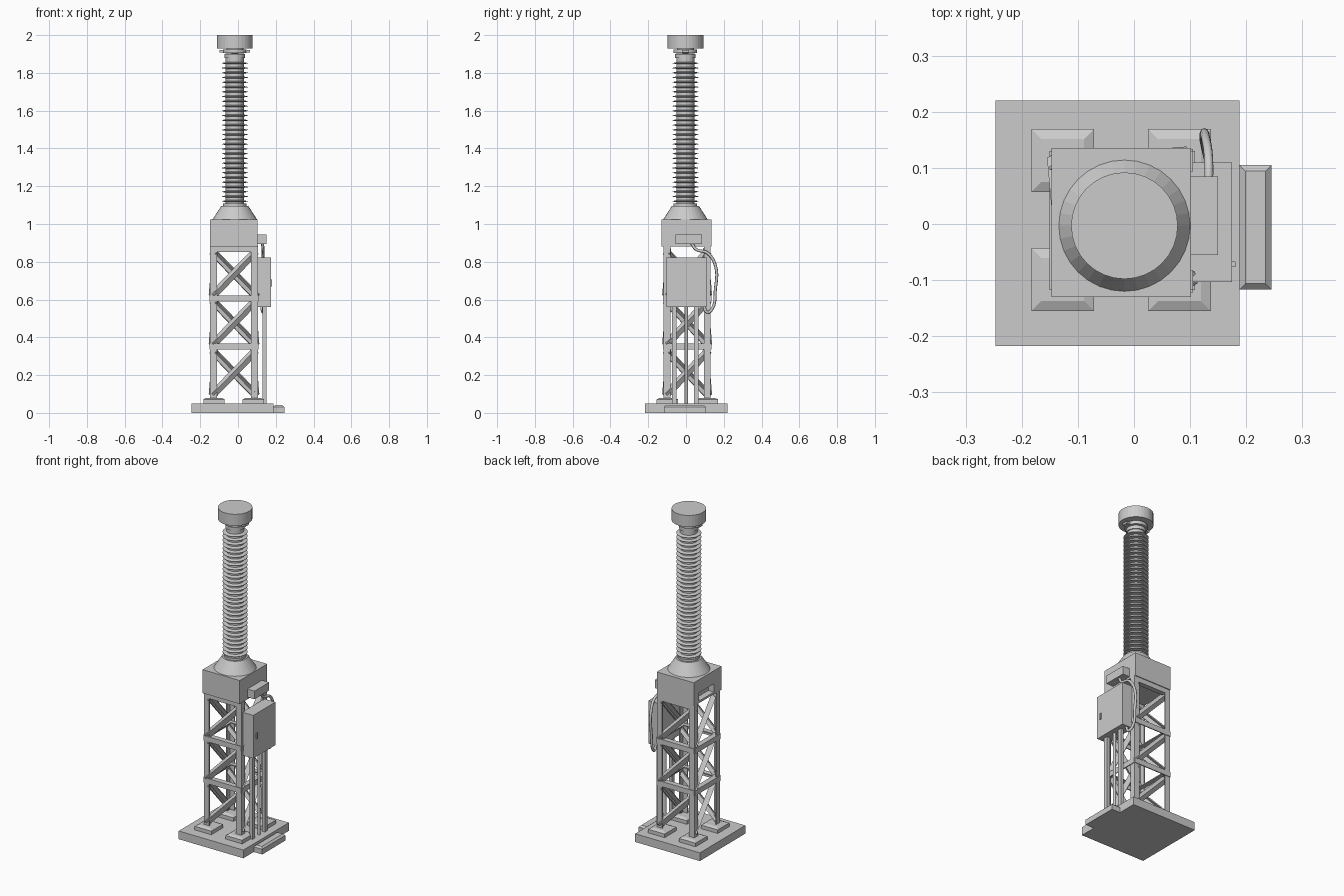
import bpy, bmesh, math
from mathutils import Vector, Matrix

cube = bpy.data.objects.get("Cube")
if cube:
    bpy.data.objects.remove(cube, do_unlink=True)

grey = bpy.data.materials.new("plain_grey")
grey.use_nodes = True
COLOUR = (0.6, 0.6, 0.6, 1)
grey.diffuse_color = COLOUR
grey.node_tree.nodes["Principled BSDF"].inputs["Base Color"].default_value = COLOUR

CX, CY = -0.017, -0.003            # axis of the insulator column
LEG_X = (-0.147, 0.105)            # outer faces of the tower
LEG_Y = (-0.118, 0.13)


def finish(name, bm):
    bmesh.ops.recalc_face_normals(bm, faces=bm.faces)
    mesh = bpy.data.meshes.new(name)
    bm.to_mesh(mesh)
    bm.free()
    mesh.materials.append(grey)
    obj = bpy.data.objects.new(name, mesh)
    bpy.context.collection.objects.link(obj)
    return obj


def box(name, x, y, z, chamfer=0, drop=0):
    """Box from ranges; an optional sloped top is inset by chamfer over height drop."""
    bm = bmesh.new()
    bmesh.ops.create_cube(bm, size=1)
    top = z[1] - drop
    for v in bm.verts:
        v.co = (x[v.co.x > 0], y[v.co.y > 0], top if v.co.z > 0 else z[0])
    if chamfer:
        face = max(bm.faces, key=lambda f: f.calc_center_median().z)
        bmesh.ops.inset_region(bm, faces=[face], thickness=chamfer)
        bmesh.ops.translate(bm, verts=face.verts, vec=(0, 0, drop))
    return finish(name, bm)


def lathe(name, profile, steps=32):
    """Revolve (radius, z) points about the column axis."""
    bm = bmesh.new()
    verts = [bm.verts.new((CX + r, CY, z)) for r, z in profile]
    edges = [bm.edges.new(pair) for pair in zip(verts, verts[1:])]
    bmesh.ops.spin(bm, geom=verts + edges, cent=(CX, CY, 0), axis=(0, 0, 1),
                   angle=math.tau, steps=steps)
    bmesh.ops.remove_doubles(bm, verts=bm.verts, dist=0.0001)
    return finish(name, bm)


def angle_bar(name, start, end, a, b, size, thick=0.006):
    """L-section bar; a and b are the directions of its two flanges."""
    start, end, a, b = map(Vector, (start, end, a, b))
    section = [(0, 0), (size, 0), (size, thick), (thick, thick), (thick, size), (0, size)]
    bm = bmesh.new()
    rings = [[bm.verts.new(p + a * u + b * v) for u, v in section] for p in (start, end)]
    bm.faces.new(rings[0])
    bm.faces.new(rings[1])
    for i in range(6):
        j = (i + 1) % 6
        bm.faces.new((rings[0][i], rings[0][j], rings[1][j], rings[1][i]))
    return finish(name, bm)


def tube(name, points, radius):
    curve = bpy.data.curves.new(name, "CURVE")
    curve.dimensions = "3D"
    curve.bevel_depth = radius
    curve.bevel_resolution = 2
    curve.resolution_u = 6
    curve.use_fill_caps = True
    spline = curve.splines.new("BEZIER")
    spline.bezier_points.add(len(points) - 1)
    for bp, p in zip(spline.bezier_points, points):
        bp.co = p
        bp.handle_left_type = bp.handle_right_type = "AUTO"
    curve.materials.append(grey)
    obj = bpy.data.objects.new(name, curve)
    bpy.context.collection.objects.link(obj)


# Foundation slab and side step
box("foundation_slab", (-0.247, 0.188), (-0.217, 0.22), (0, 0.05))
box("side_step", (0.188, 0.245), (-0.117, 0.105), (0, 0.042), 0.015, 0.01)

# Tower legs on footing pads
for i, sx in enumerate((1, -1)):
    for j, sy in enumerate((1, -1)):
        x, y = LEG_X[i], LEG_Y[j]
        px, py = (-0.127, 0.081)[i], (-0.099, 0.113)[j]
        box("footing_pad", (px - 0.056, px + 0.056), (py - 0.056, py + 0.056),
            (0.05, 0.08), 0.025, 0.008)
        angle_bar("tower_leg", (x, y, 0.07), (x, y, 0.885), (sx, 0, 0), (0, sy, 0), 0.036)

# Tower faces: one diagonal per bay and rails between the bays
corners = [Vector((LEG_X[i], LEG_Y[j], 0)) for i, j in ((0, 0), (1, 0), (1, 1), (0, 1))]
up = Vector((0, 0, 1))
for k in range(4):
    p, q = corners[k], corners[(k + 1) % 4]
    along = (q - p).normalized()
    out = along.cross(up)
    for z in (0.335, 0.59):
        angle_bar("tower_rail", p + up * (z + 0.032) + out * 0.004,
                  q + up * (z + 0.032) + out * 0.004, -up, -out, 0.032)
    for z in (0.10, 0.365, 0.625):
        low = p + along * 0.012 + up * z + out * 0.008
        high = q - along * 0.012 + up * (z + 0.235) - out * 0.012
        run = (high - low).normalized()
        side = out.cross(run).normalized()
        roll = Matrix.Rotation(math.radians(35), 3, run)
        angle_bar("tower_diagonal", low, high, roll @ -side, roll @ -out, 0.03)

# Tank with a shallow opening on its side, carried on two beams
tank = box("tank", (-0.147, 0.102), (-0.13, 0.135), (0.882, 1.025))
cutter = box("opening_cutter", (-0.2, -0.11), (-0.058, 0.085), (0.895, 0.945))
cutter.hide_render = True
cutter.hide_viewport = True
cutter.display_type = "WIRE"
cut = tank.modifiers.new("opening", "BOOLEAN")
cut.operation = "DIFFERENCE"
cut.object = cutter
for y in (LEG_Y[0], LEG_Y[1] - 0.03):
    box("tank_beam", (-0.142, 0.1), (y, y + 0.03), (0.853, 0.884))

# Insulator column with thin sheds
lathe("column_base", [(0, 1.024), (0.117, 1.025), (0.072, 1.095), (0, 1.095)])
profile = [(0.0, 1.09), (0.062, 1.09), (0.062, 1.108), (0.048, 1.108)]
for n in range(30):
    z = 1.12 + n * 0.0252
    profile += [(0.048, z - 0.004), (0.069, z - 0.001), (0.069, z + 0.001), (0.048, z + 0.006)]
profile += [(0.048, 1.88), (0.054, 1.88), (0.054, 1.9), (0.0, 1.9)]
lathe("insulator", profile)

# Head: flange, terminals and cap
lathe("head_flange", [(0, 1.9), (0.062, 1.905), (0.062, 1.925), (0.045, 1.925), (0.045, 1.935), (0, 1.935)])
box("head_terminal", (CX - 0.08, CX + 0.08), (CY - 0.018, CY + 0.018), (1.908, 1.92))
lathe("head_cap", [(0, 1.93), (0.095, 1.93), (0.095, 2.0), (0, 2.0)])

# Terminal box and control cabinet
box("terminal_box", (0.1, 0.15), (-0.055, 0.085), (0.895, 0.945))
box("control_cabinet", (0.1, 0.175), (-0.103, 0.11), (0.56, 0.822))
box("cabinet_handle", (0.174, 0.181), (-0.077, -0.067), (0.67, 0.705))
for y in (-0.062, 0.055):
    box("cabinet_post", (0.13, 0.15), (y - 0.012, y + 0.012), (0.05, 0.56))
tube("conduit", [(0.14, 0.002, 0.05), (0.14, 0.002, 0.56)], 0.009)

# Hose looping from the terminal box to the underside of the cabinet
tube("hose", [(0.13, 0.03, 0.9), (0.132, 0.05, 0.868), (0.133, 0.115, 0.845),
              (0.127, 0.157, 0.775), (0.125, 0.155, 0.65), (0.127, 0.138, 0.55),
              (0.133, 0.112, 0.533), (0.135, 0.095, 0.565)], 0.008)
